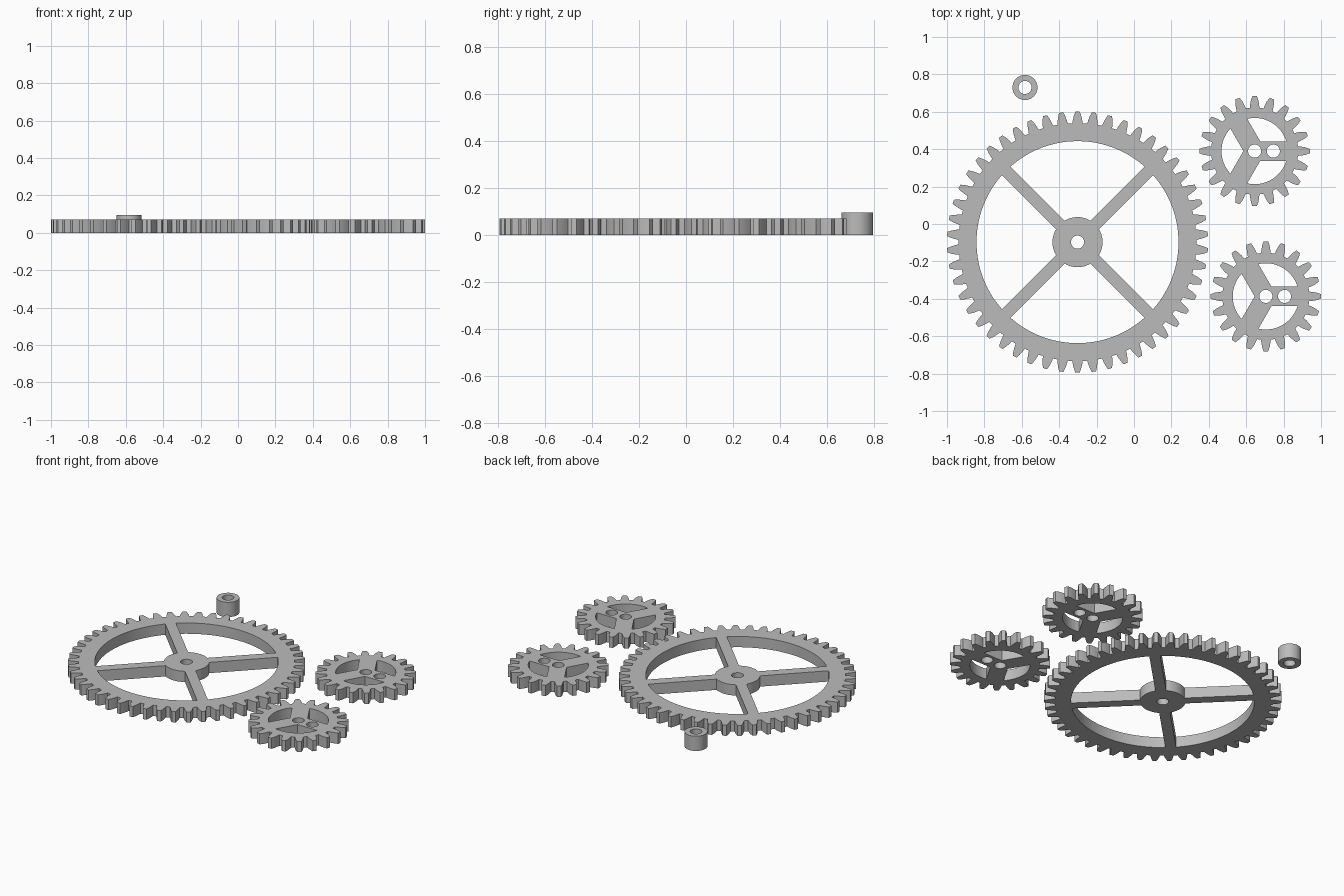
import bpy, bmesh
from math import pi, sin, cos, asin, radians

if "Cube" in bpy.data.objects:
    bpy.data.objects.remove(bpy.data.objects["Cube"])

THICK = 0.07
HOLE = 0.035

grey = bpy.data.materials.new("grey")
grey.diffuse_color = (0.5, 0.5, 0.5, 1)
grey.use_nodes = True
grey.node_tree.nodes["Principled BSDF"].inputs["Base Color"].default_value = grey.diffuse_color


def polar(r, a):
    return (r * cos(a), r * sin(a))


def arc(r, a0, a1, n):
    return [polar(r, a0 + (a1 - a0) * i / n) for i in range(n + 1)]


def circle(r, n=40, cx=0.0):
    return [(x + cx, y) for x, y in arc(r, 0, 2 * pi, n)[:-1]]


def gear_outline(teeth, root, tip, start):
    """Toothed outline; each flank is a few points narrowing to the tip."""
    flank = [(0.0, 0.35), (0.3, 0.30), (0.65, 0.23), (1.0, 0.13)]
    pitch = 2 * pi / teeth
    pts = []
    for t in range(teeth):
        mid = start + t * pitch
        for h, w in flank:
            pts.append(polar(root + h * (tip - root), mid - w * pitch))
        for h, w in reversed(flank):
            pts.append(polar(root + h * (tip - root), mid + w * pitch))
    return pts


def openings(arms, start, rim, width, hub=0.0):
    """Cut-outs between the arms, with an optional round hub."""
    half, step, loops = width / 2, 2 * pi / arms, []
    for k in range(arms):
        a0 = start + k * step
        a1 = a0 + step
        d = asin(half / rim)
        loop = arc(rim, a0 + d, a1 - d, 28)
        if hub:
            e = asin(half / hub)
            loop += arc(hub, a1 - e, a0 + e, 12)
        else:
            loop.append(polar(half / sin(step / 2), (a0 + a1) / 2))
        loops.append(loop)
    return loops


def plate(name, loops, height, x, y):
    """Fill the outline minus its holes and extrude it up from the ground."""
    cu = bpy.data.curves.new(name, 'CURVE')
    cu.dimensions = '2D'
    cu.fill_mode = 'BOTH'
    cu.extrude = height / 2
    for pts in loops:
        s = cu.splines.new('POLY')
        s.points.add(len(pts) - 1)
        for p, (px, py) in zip(s.points, pts):
            p.co = (px, py, 0, 1)
        s.use_cyclic_u = True
    ob = bpy.data.objects.new(name, cu)
    bpy.context.collection.objects.link(ob)
    ob.location = (x, y, height / 2)
    bpy.ops.object.select_all(action='DESELECT')
    ob.select_set(True)
    bpy.context.view_layer.objects.active = ob
    bpy.ops.object.convert(target='MESH')
    ob = bpy.context.object
    bm = bmesh.new()
    bm.from_mesh(ob.data)
    bmesh.ops.remove_doubles(bm, verts=bm.verts, dist=1e-5)
    bmesh.ops.recalc_face_normals(bm, faces=bm.faces)
    bm.to_mesh(ob.data)
    bm.free()
    ob.data.materials.clear()
    ob.data.materials.append(grey)
    bpy.ops.object.shade_smooth_by_angle(angle=radians(25))
    return ob


# Large wheel with four diagonal spokes and a round hub
plate("large_gear",
      [gear_outline(50, 0.636, 0.698, pi / 2), circle(HOLE)]
      + openings(4, pi / 4, 0.54, 0.064, 0.134),
      THICK, -0.302, -0.097)

# Two small wheels with three arms, a centre hole and an offset crank hole
for name, x, y in (("small_gear_back", 0.645, 0.39),
                   ("small_gear_front", 0.705, -0.387)):
    plate(name,
          [gear_outline(20, 0.233, 0.295, 0), circle(HOLE), circle(HOLE, cx=0.10)]
          + openings(3, 0, 0.177, 0.104),
          THICK, x, y)

# Loose spacer ring
plate("spacer", [circle(0.067), circle(HOLE)], 0.096, -0.583, 0.73)
